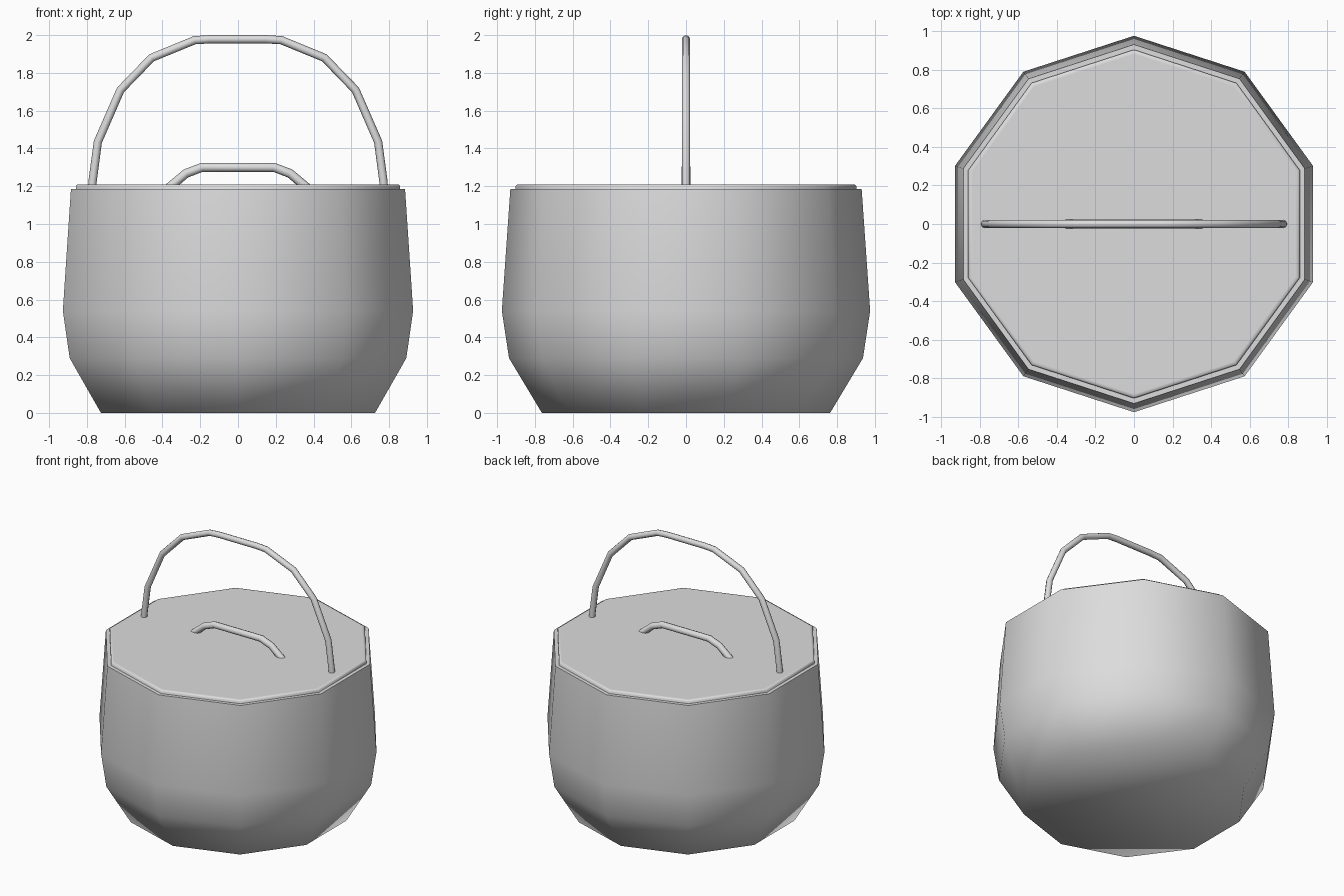
import bpy
import bmesh
from math import sin, cos, pi, radians
from mathutils import Vector

cube = bpy.data.objects.get("Cube")
if cube:
    bpy.data.objects.remove(cube, do_unlink=True)

grey = bpy.data.materials.new("light_grey")
grey.use_nodes = True
grey.diffuse_color = (0.72, 0.72, 0.72, 1)
grey.node_tree.nodes["Principled BSDF"].inputs["Base Color"].default_value = (0.72, 0.72, 0.72, 1)


def loft(name, rings, smooth_angle):
    """Skin a list of point rings, cap both ends and shade it."""
    bm = bmesh.new()
    loops = [[bm.verts.new(p) for p in ring] for ring in rings]
    n = len(loops[0])
    for a, b in zip(loops, loops[1:]):
        for i in range(n):
            j = (i + 1) % n
            bm.faces.new((a[i], a[j], b[j], b[i]))
    bm.faces.new(loops[0][::-1])
    bm.faces.new(loops[-1])
    bmesh.ops.recalc_face_normals(bm, faces=bm.faces)
    mesh = bpy.data.meshes.new(name)
    bm.to_mesh(mesh)
    bm.free()
    mesh.materials.append(grey)
    obj = bpy.data.objects.new(name, mesh)
    bpy.context.collection.objects.link(obj)
    bpy.ops.object.select_all(action='DESELECT')
    obj.select_set(True)
    bpy.context.view_layer.objects.active = obj
    bpy.ops.object.shade_smooth_by_angle(angle=radians(smooth_angle))
    return obj


def turned(name, profile, smooth_angle, sides=10):
    """Ten-sided turned form with a corner facing the front."""
    rings = [[(r * sin(2 * pi * i / sides), -r * cos(2 * pi * i / sides), z)
              for i in range(sides)] for r, z in profile]
    return loft(name, rings, smooth_angle)


def bar(name, half, radius, sides=8):
    """Round bar along a mirrored path in the XZ plane, with mitred corners."""
    path = [Vector((-x, 0, z)) for x, z in half]
    path += [Vector((x, 0, z)) for x, z in reversed(half)]
    rings = []
    for i, p in enumerate(path):
        d_in = (p - path[max(i - 1, 0)]).normalized()
        d_out = (path[min(i + 1, len(path) - 1)] - p).normalized()
        tangent = (d_in + d_out).normalized()
        side = Vector((0, 1, 0))
        up = tangent.cross(side)
        rings.append([p + radius * (side * cos(2 * pi * k / sides) + up * sin(2 * pi * k / sides))
                      for k in range(sides)])
    return loft(name, rings, 60)


# Pot body, soft all over with a crisp rim
turned("pot_body", [(0.763, 0), (0.937, 0.29), (0.975, 0.54), (0.93, 1.185)], 75)

# Flat lid with a slightly eased edge
turned("lid", [(0.903, 1.17), (0.903, 1.2), (0.895, 1.208), (0.88, 1.208)], 60)

# Tall carrying handle
bar("carrying_handle", [(0.772, 1.19), (0.77, 1.225), (0.742, 1.435), (0.622, 1.71),
                        (0.457, 1.88), (0.23, 1.973), (0.15, 1.978)], 0.022)

# Low grip on the lid
bar("lid_grip", [(0.38, 1.18), (0.275, 1.268), (0.19, 1.3)], 0.024)
